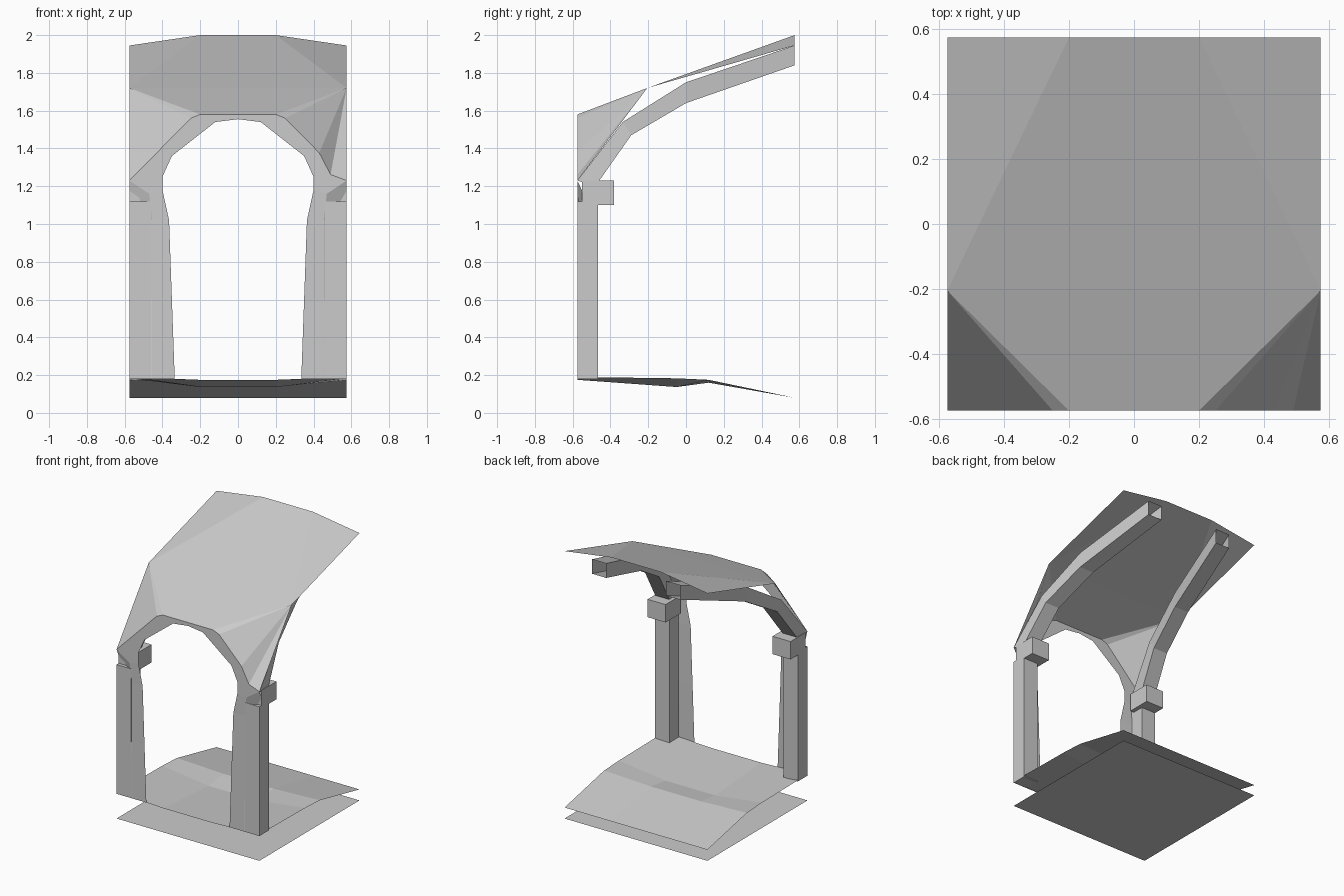
import bpy

if "Cube" in bpy.data.objects:
    bpy.data.objects.remove(bpy.data.objects["Cube"])

W = 0.575   # half width and half depth of the tile
F = -W      # front plane


def mesh_object(name, verts, faces):
    me = bpy.data.meshes.new(name)
    me.from_pydata(verts, [], faces)
    me.update()
    ob = bpy.data.objects.new(name, me)
    bpy.context.collection.objects.link(ob)
    return ob


def grid_faces(rows, cols):
    return [(r * cols + c, r * cols + c + 1, (r + 1) * cols + c + 1, (r + 1) * cols + c)
            for r in range(rows - 1) for c in range(cols - 1)]


def box(name, x0, x1, y0, y1, z0, z1):
    v = [(x, y, z) for x in (x0, x1) for y in (y0, y1) for z in (z0, z1)]
    f = [(0, 1, 3, 2), (4, 6, 7, 5), (0, 4, 5, 1), (2, 3, 7, 6), (0, 2, 6, 4), (1, 5, 7, 3)]
    return mesh_object(name, v, f)


def mirror_x(ob):
    ob.modifiers.new("mirror", 'MIRROR').use_mirror_merge = False


# flat base sheet
mesh_object("base_plane", [(-W, -W, 0), (W, -W, 0), (W, W, 0), (-W, W, 0)], [(3, 2, 1, 0)])

# uneven floor: front row, dented row, ridge row, back edge
floor_rows = [(-W, 0.19, 0.175), (-0.05, 0.183, 0.137), (0.12, 0.175, 0.16), (W, 0.08, 0.08)]
verts = []
for y, z_side, z_mid in floor_rows:
    verts += [(-W, y, z_side), (-0.2, y, z_mid), (0.2, y, z_mid), (W, y, z_side)]
mesh_object("rock_floor", verts, grid_faces(4, 4))

# rock roof: sloping hexagon plus two back corner triangles
roof = [(-0.2, F, 1.58), (0.2, F, 1.58), (W, -0.205, 1.72), (W, W, 1.945),
        (0.2, W, 2.0), (-0.2, W, 2.0), (-W, W, 1.945), (-W, -0.205, 1.72)]
mesh_object("rock_roof", roof, [(0, 1, 2, 7), (7, 2, 4, 5), (2, 3, 4), (7, 5, 6)])

# arch front, one half at a time, with the corner fan up to the roof
inner = [(0.335, 0.18), (0.35, 0.6), (0.365, 1.02), (0.4, 1.18),
         (0.4, 1.25), (0.35, 1.36), (0.12, 1.54), (0, 1.555)]
for side, shoulder, label in ((-1, 1.316, "left"), (1, 1.262, "right")):
    legs_mid = [(0.455, F, 0.18), (0.455, -0.57, 0.6), (0.455, -0.57, 1.02), (0.47, F, 1.16)]
    legs_out = [(W, F, 0.19), (W, -0.525, 0.6), (W, -0.525, 1.12), (W, F, 1.23)]
    crown = [(0.49, shoulder), (0.43, 1.377), (0.25, 1.56), (0.2, 1.58)]
    verts = []
    for (xi, zi), m, o in zip(inner, legs_mid, legs_out):
        verts += [(xi, F, zi), m, o]
    faces = grid_faces(4, 3)
    n = len(verts)
    for (xi, zi), (xo, zo) in zip(inner[4:], crown):
        verts += [(xi, F, zi), (xo, F, zo)]
    faces += [(n - 3, n - 2, n + 1, n), (n - 2, n - 1, n + 1)]
    faces += [(n + 2 * i, n + 2 * i + 1, n + 2 * i + 3, n + 2 * i + 2) for i in range(3)]
    top = len(verts)
    verts += [(0, F, 1.58), (W, -0.205, 1.72)]
    faces.append((n + 6, n + 7, top))
    fan = [n - 1, n + 1, n + 3, n + 5, n + 7]
    faces += [(a, top + 1, b) for a, b in zip(fan, fan[1:])]
    mesh_object("rock_arch_" + label, [(side * x, y, z) for x, y, z in verts],
                [f if side > 0 else f[::-1] for f in faces])

# timber posts and their top blocks
mirror_x(box("post", 0.46, W, F, -0.465, 0.18, 1.12))
mirror_x(box("post_block", 0.43, W, -0.55, -0.38, 1.10, 1.23))

# bent roof beams: upper y, upper z, lower y, lower z, upper centre x
path = [(-0.575, 1.23, -0.48, 1.2, 0.517), (-0.335, 1.54, -0.29, 1.47, 0.475),
        (0, 1.75, 0, 1.64, 0.417), (W, 1.945, W, 1.84, 0.297)]
verts, h = [], 0.057
for yu, zu, yl, zl, x in path:
    verts += [(x - h, yu, zu), (x + h, yu, zu), (x + h, yl, zl), (x - h, yl, zl)]
faces = [(4 * r + c, 4 * r + (c + 1) % 4, 4 * r + 4 + (c + 1) % 4, 4 * r + 4 + c)
         for r in range(3) for c in range(4)]
mirror_x(mesh_object("roof_beam", verts, faces))
